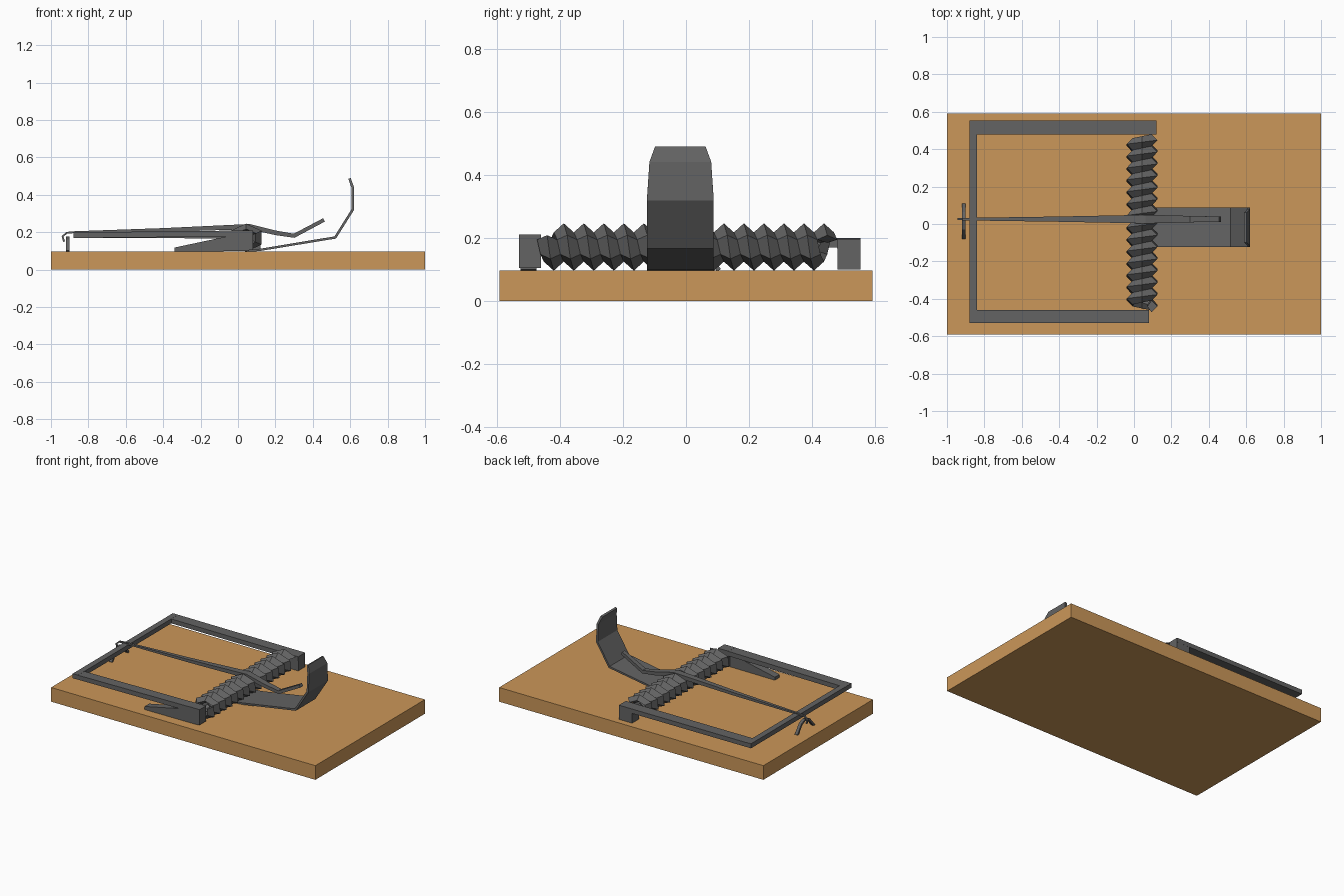
import bpy, bmesh, math
from mathutils import Vector

if "Cube" in bpy.data.objects:
    bpy.data.objects.remove(bpy.data.objects["Cube"])


def material(name, color):
    m = bpy.data.materials.new(name)
    m.use_nodes = True
    m.diffuse_color = color
    m.node_tree.nodes["Principled BSDF"].inputs["Base Color"].default_value = color
    return m


WOOD = material("wood", (0.6, 0.31, 0.1, 1))
STEEL = material("dark steel", (0.125, 0.125, 0.125, 1))


def loft(name, rings, mat):
    """Skin a chain of equal-sized closed rings and cap both ends."""
    bm = bmesh.new()
    loops = [[bm.verts.new(p) for p in ring] for ring in rings]
    n = len(loops[0])
    for a, b in zip(loops, loops[1:]):
        for i in range(n):
            j = (i + 1) % n
            bm.faces.new((a[i], a[j], b[j], b[i]))
    bm.faces.new(loops[0])
    bm.faces.new(loops[-1])
    bmesh.ops.recalc_face_normals(bm, faces=bm.faces)
    mesh = bpy.data.meshes.new(name)
    bm.to_mesh(mesh)
    bm.free()
    mesh.materials.append(mat)
    ob = bpy.data.objects.new(name, mesh)
    bpy.context.collection.objects.link(ob)
    return ob


def prism(name, profile, y0, y1, mat=STEEL):
    """Extrude an (x, z) profile along y."""
    return loft(name, [[(x, y, z) for x, z in profile] for y in (y0, y1)], mat)


def box(name, x0, x1, y0, y1, z0, z1, mat=STEEL):
    return prism(name, [(x0, z0), (x1, z0), (x1, z1), (x0, z1)], y0, y1, mat)


def strip(name, path, center, across_x=False):
    """Bent bar: path of (u, z, width, thickness), width lies across the path."""
    pts = [Vector((p[0], p[1])) for p in path]
    rings = []
    for i, (u, z, w, t) in enumerate(path):
        before = (pts[i] - pts[max(i - 1, 0)]).normalized()
        after = (pts[min(i + 1, len(pts) - 1)] - pts[i]).normalized()
        d = (before + after).normalized()
        ring = []
        for s, k in ((-1, -1), (1, -1), (1, 1), (-1, 1)):
            a, b = u - d.y * k * t / 2, z + d.x * k * t / 2
            c = center + s * w / 2
            ring.append((c, a, b) if across_x else (a, c, b))
        rings.append(ring)
    return loft(name, rings, STEEL)


# Wooden base
box("base_board", -1, 1, -0.592, 0.592, 0, 0.097, WOOD)

# Snap frame: two arms, cross bar and the blocks at the spring ends
strip("frame_front_arm", [(-0.88, 0.184, 0.07, 0.03), (0.08, 0.194, 0.07, 0.032)], -0.495)
strip("frame_back_arm", [(-0.88, 0.184, 0.075, 0.03), (0.12, 0.182, 0.075, 0.03)], 0.517)
box("frame_cross_bar", -0.88, -0.84, -0.53, 0.553, 0.169, 0.2)
box("front_arm_end", 0, 0.08, -0.53, -0.46, 0.105, 0.21)
box("back_arm_end", 0.02, 0.12, 0.48, 0.554, 0.1, 0.197)

# Coil spring: a ridged helix with six flat sides per turn
SIDES, PITCH, HALF = 6, 0.0635, 0.48
rings = []
for i in range(int(2 * (HALF - PITCH / 2) / PITCH * SIDES) + 1):
    a = math.radians(30) + i * math.tau / SIDES
    y = HALF - PITCH / 2 - PITCH * i / SIDES
    ring = []
    for r, dy in ((1, 0), (0.62, PITCH / 2), (0.35, 0), (0.62, -PITCH / 2)):
        ring.append((0.043 + 0.095 * r * math.cos(a), y + dy,
                     0.171 + 0.075 * r * math.sin(a)))
    rings.append(ring)
loft("coil_spring", rings, STEEL)

# Tapered spring leg resting on the board
prism("spring_leg", [(-0.34, 0.097), (-0.34, 0.118), (0, 0.19), (0.06, 0.19), (0.06, 0.099)],
      -0.525, -0.475)

# Bent bait plate that narrows toward its tip
strip("bait_plate", [(0.04, 0.1, 0.21, 0.012), (0.12, 0.106, 0.21, 0.012),
                     (0.52, 0.172, 0.212, 0.014), (0.613, 0.32, 0.212, 0.014),
                     (0.613, 0.44, 0.196, 0.014), (0.596, 0.488, 0.16, 0.014)], -0.018)

# Locking bar with a hooked end
strip("locking_bar", [(-0.93, 0.15, 0.01, 0.01), (-0.938, 0.178, 0.01, 0.01),
                      (-0.915, 0.197, 0.012, 0.01), (-0.88, 0.2, 0.014, 0.01),
                      (-0.4, 0.212, 0.028, 0.02), (0.06, 0.23, 0.046, 0.028),
                      (0.2, 0.197, 0.04, 0.024), (0.3, 0.181, 0.034, 0.022),
                      (0.46, 0.266, 0.028, 0.02)], 0.026)

# Staple that anchors the hook
strip("staple", [(-0.075, 0.097, 0.02, 0.014), (-0.025, 0.155, 0.02, 0.014),
                 (0.025, 0.17, 0.02, 0.014), (0.06, 0.155, 0.02, 0.014),
                 (0.105, 0.097, 0.02, 0.014)], -0.91, across_x=True)
